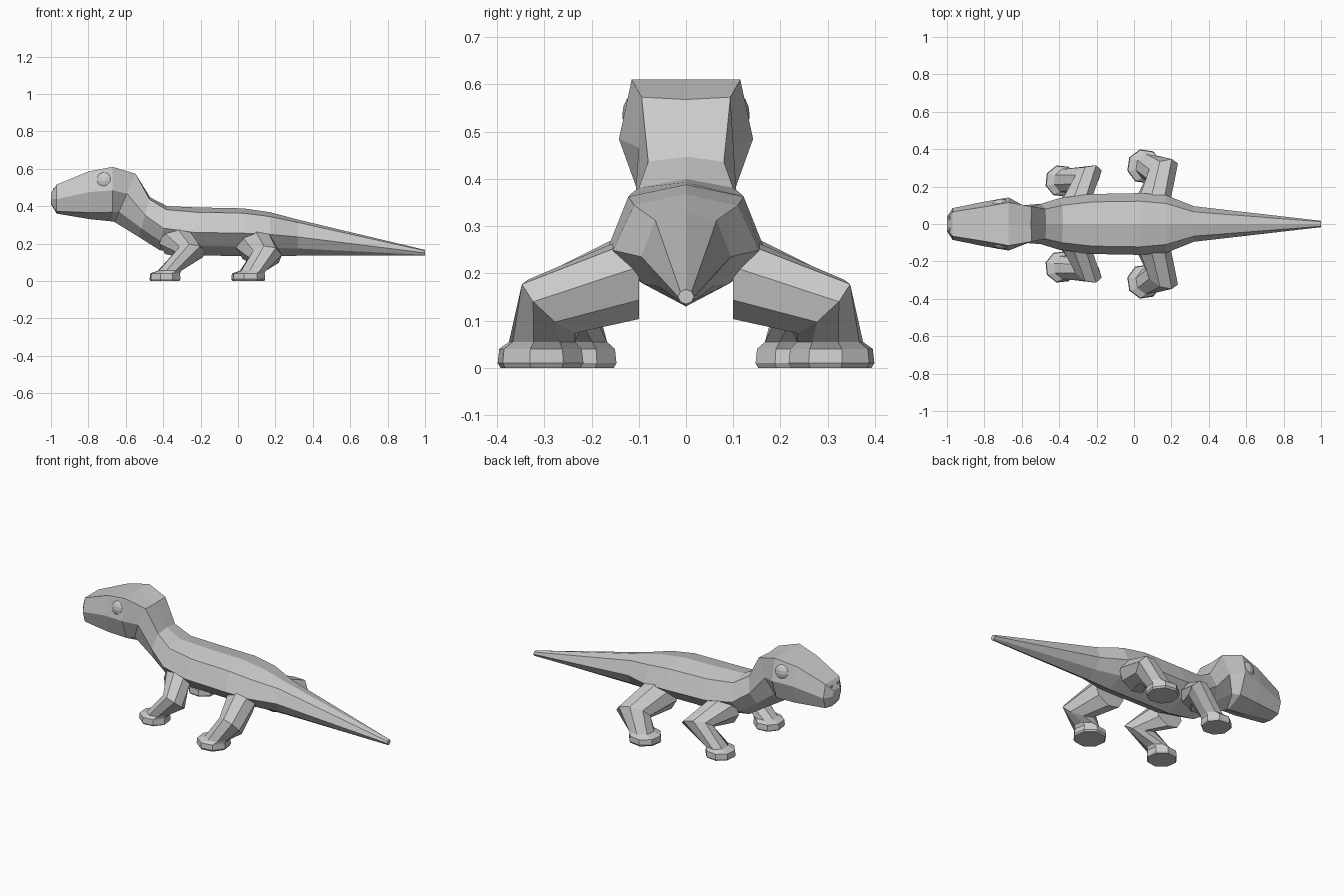
import bpy, bmesh
from math import cos, sin, pi
from mathutils import Vector

if "Cube" in bpy.data.objects:
    bpy.data.objects.remove(bpy.data.objects["Cube"])


def loft(name, rings):
    """Skin a list of equal-count point rings and cap both ends."""
    bm = bmesh.new()
    loops = [[bm.verts.new(p) for p in r] for r in rings]
    n = len(loops[0])
    for a, b in zip(loops, loops[1:]):
        for i in range(n):
            bm.faces.new((a[i], a[(i + 1) % n], b[(i + 1) % n], b[i]))
    bm.faces.new(loops[0])
    bm.faces.new(loops[-1])
    bmesh.ops.recalc_face_normals(bm, faces=bm.faces)
    mesh = bpy.data.meshes.new(name)
    bm.to_mesh(mesh)
    bm.free()
    ob = bpy.data.objects.new(name, mesh)
    bpy.context.collection.objects.link(ob)
    return ob


def mirror_y(ob, pivot):
    m = ob.modifiers.new("Mirror", 'MIRROR')
    m.use_axis = (False, True, False)
    m.mirror_object = pivot


def section(xt, zt, xb, zb, w, tw, bw, tf, sf, bf):
    """Eight-sided, possibly tilted cross-section from top to bottom point."""
    def at(f, y):
        return (xb + (xt - xb) * f, y, zb + (zt - zb) * f)
    return [at(1, 0), at(tf, tw), at(sf, w), at(bf, bw),
            at(0, 0), at(bf, -bw), at(sf, -w), at(tf, -tw)]


# Head, neck, trunk and tail in one skin:
# top x,z, bottom x,z, half width, upper and lower widths, heights of the three side points
body = loft("body", [section(*s) for s in [
    (-1.0, .47, -1.0, .41, .04, .03, .025, 1, .5, .1),
    (-.97, .515, -.97, .36, .085, .065, .065, 1, .5, .08),
    (-.80, .585, -.79, .33, .12, .092, .09, 1, .57, .14),
    (-.67, .61, -.67, .318, .142, .115, .10, 1, .57, .17),
    (-.55, .568, -.66, .315, .10, .094, .07, 1.02, .6, .22),
    (-.47, .447, -.53, .235, .108, .08, .07, .95, .55, .22),
    (-.38, .40, -.42, .165, .138, .10, .085, .92, .5, .2),
    (-.22, .393, -.25, .137, .16, .118, .10, .9, .48, .2),
    (.03, .388, .03, .133, .165, .122, .10, .9, .48, .2),
    (.17, .368, .17, .13, .155, .11, .09, .9, .5, .2),
    (.32, .328, .32, .135, .095, .065, .06, .92, .52, .2),
    (1.0, .166, 1.0, .135, .017, .012, .012, .85, .5, .15),
]])


def leg(name, hip, knee, ankle, sole, size, foot_r):
    """Thigh, mitred knee, shin and flat foot."""
    hip, knee, ankle = Vector(hip), Vector(knee), Vector(ankle)
    d1, d2 = (knee - hip).normalized(), (ankle - knee).normalized()
    out = (d1 - d2).normalized()
    side = (d1 + d2).normalized().cross(out)
    if side.x > 0:
        side = -side

    def ring(c, u, v):
        return [Vector(c) + u * cos(pi / 4 * i + pi / 8) + v * sin(pi / 4 * i + pi / 8)
                for i in range(8)]
    X = Vector((1, 0, 0))
    Y = Vector((0, 1, 0))
    # horizontal axes that follow the knee ring to avoid twisting
    u = Vector((out.x, out.y, 0)).normalized()
    v = Vector((-u.y, u.x, 0))
    if v.dot(side) < 0:
        v = -v
    hu = Vector((.85, 0, .5)).normalized()
    hv = Vector((-.5, 0, .85)).normalized()
    if hv.dot(side) < 0:
        hv = -hv
    sx, sy = sole
    rings = [ring(hip, hu * size * 1.15, hv * size * 1.0),
             ring(knee, out * size * 1.08, side * size * .8),
             ring(ankle, u * size * .8, v * size * .8),
             ring((sx, sy, .04), u * foot_r, v * foot_r),
             ring((sx, sy, .01), u * foot_r * 1.04, v * foot_r * 1.04),
             ring((sx, sy, 0), u * foot_r * .97, v * foot_r * .97)]
    mirror_y(loft(name, rings), body)


leg("front_leg", (-.33, .10, .215), (-.25, .25, .155), (-.365, .23, .055), (-.39, .23), .082, .083)
leg("hind_leg", (.09, .10, .195), (.15, .285, .13), (.08, .305, .055), (.055, .308), .09, .09)

# Eyes, barely rising from the sides of the head
bpy.ops.mesh.primitive_uv_sphere_add(segments=16, ring_count=8, radius=.05, location=(-.71, .10, .535))
eye = bpy.context.object
eye.name = "eye"
eye.scale.y = .7
mirror_y(eye, body)

# Nostrils
bpy.ops.mesh.primitive_cube_add(size=.018, location=(-.981, .03, .487))
nostril = bpy.context.object
nostril.name = "nostril"
mirror_y(nostril, body)
